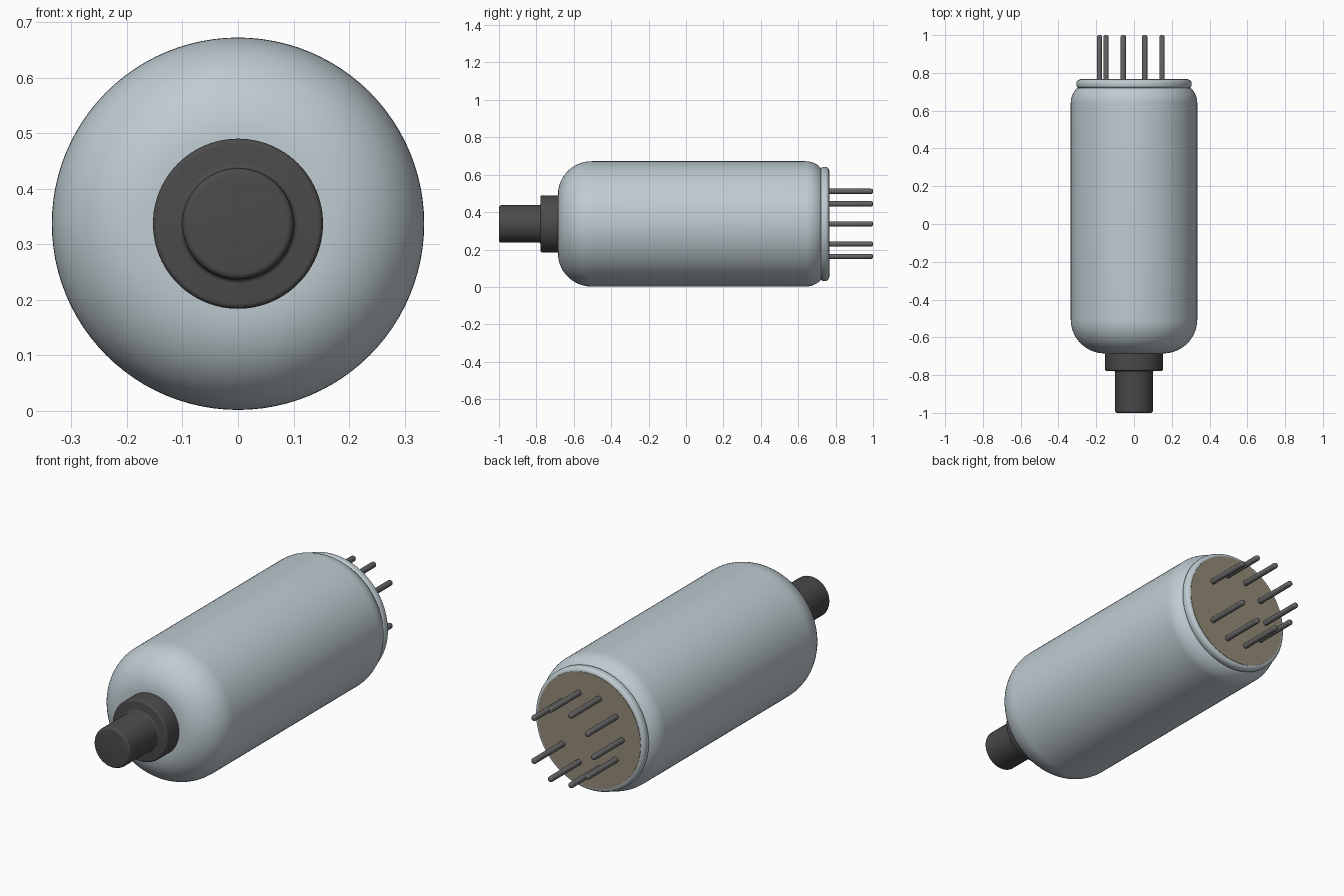
import bpy, math

cube = bpy.data.objects.get("Cube")
if cube:
    bpy.data.objects.remove(cube)

ZC = 0.337  # height of the tube axis


def material(name, rgb, rough=0.5):
    m = bpy.data.materials.new(name)
    m.use_nodes = True
    m.diffuse_color = (*rgb, 1)
    bsdf = next(n for n in m.node_tree.nodes if n.type == 'BSDF_PRINCIPLED')
    bsdf.inputs["Base Color"].default_value = (*rgb, 1)
    bsdf.inputs["Roughness"].default_value = rough
    return m


def arc(r, y, radius, a0, a1, n=8):
    """Points (radius, y) on an arc; 0 degrees points outward, 90 toward +y."""
    return [(r + radius * math.cos(math.radians(a0 + (a1 - a0) * i / n)),
             y + radius * math.sin(math.radians(a0 + (a1 - a0) * i / n)))
            for i in range(n + 1)]


def lathe(name, profile, mat, seg=96, x=0.0, z=ZC):
    """Turn a front-to-back profile around the y axis and close both ends."""
    verts, faces = [], []
    for r, y in profile:
        for i in range(seg):
            a = math.tau * i / seg
            verts.append((r * math.cos(a), y, r * math.sin(a)))
    for k in range(len(profile) - 1):
        for i in range(seg):
            j = (i + 1) % seg
            faces.append((k * seg + i, (k + 1) * seg + i,
                          (k + 1) * seg + j, k * seg + j))
    last = (len(profile) - 1) * seg
    faces.append(tuple(range(seg)))
    faces.append(tuple(reversed(range(last, last + seg))))
    me = bpy.data.meshes.new(name)
    me.from_pydata(verts, [], faces)
    me.materials.append(mat)
    ob = bpy.data.objects.new(name, me)
    ob.location = (x, 0, z)
    bpy.context.collection.objects.link(ob)
    bpy.ops.object.select_all(action='DESELECT')
    ob.select_set(True)
    bpy.context.view_layer.objects.active = ob
    bpy.ops.object.shade_smooth_by_angle(angle=math.radians(35))
    return ob


glass = material("pale blue grey glass", (0.52, 0.60, 0.64), 0.4)
dark = material("dark grey cap", (0.07, 0.07, 0.07))
tan = material("tan base", (0.30, 0.26, 0.19))
metal = material("grey pin metal", (0.13, 0.13, 0.135))

# Envelope: wide front dome, straight wall, tighter rear shoulder
lathe("envelope",
      arc(0.155, -0.505, 0.18, -90, 0, 16)
      + arc(0.225, 0.64, 0.11, 0, 47, 8) + [(0.28, 0.725)], glass)

# Rear rim with rounded edges, and the base disc set flush in it
lathe("base_rim",
      arc(0.291, 0.734, 0.014, -90, 0, 5)
      + arc(0.285, 0.745, 0.02, 0, 90, 6), glass)
lathe("base_disc", [(0.285, 0.75), (0.285, 0.767)], tan)

# Front collar and top cap, joined by a small fillet
lathe("front_collar_and_cap",
      arc(0.088, -0.988, 0.012, -90, 0, 5)
      + arc(0.108, -0.786, 0.008, 180, 90, 4)
      + arc(0.143, -0.768, 0.010, -90, 0, 5) + [(0.153, -0.67)], dark)

# Nine pins on a ten-place circle, with the gap on the left (+x) side
for i in range(1, 10):
    a = math.radians(36 * i)
    lathe(f"pin_{i}", [(0.014, 0.75)] + arc(0.004, 0.99, 0.010, 0, 90, 4), metal,
          seg=20, x=0.183 * math.cos(a), z=ZC + 0.183 * math.sin(a))
